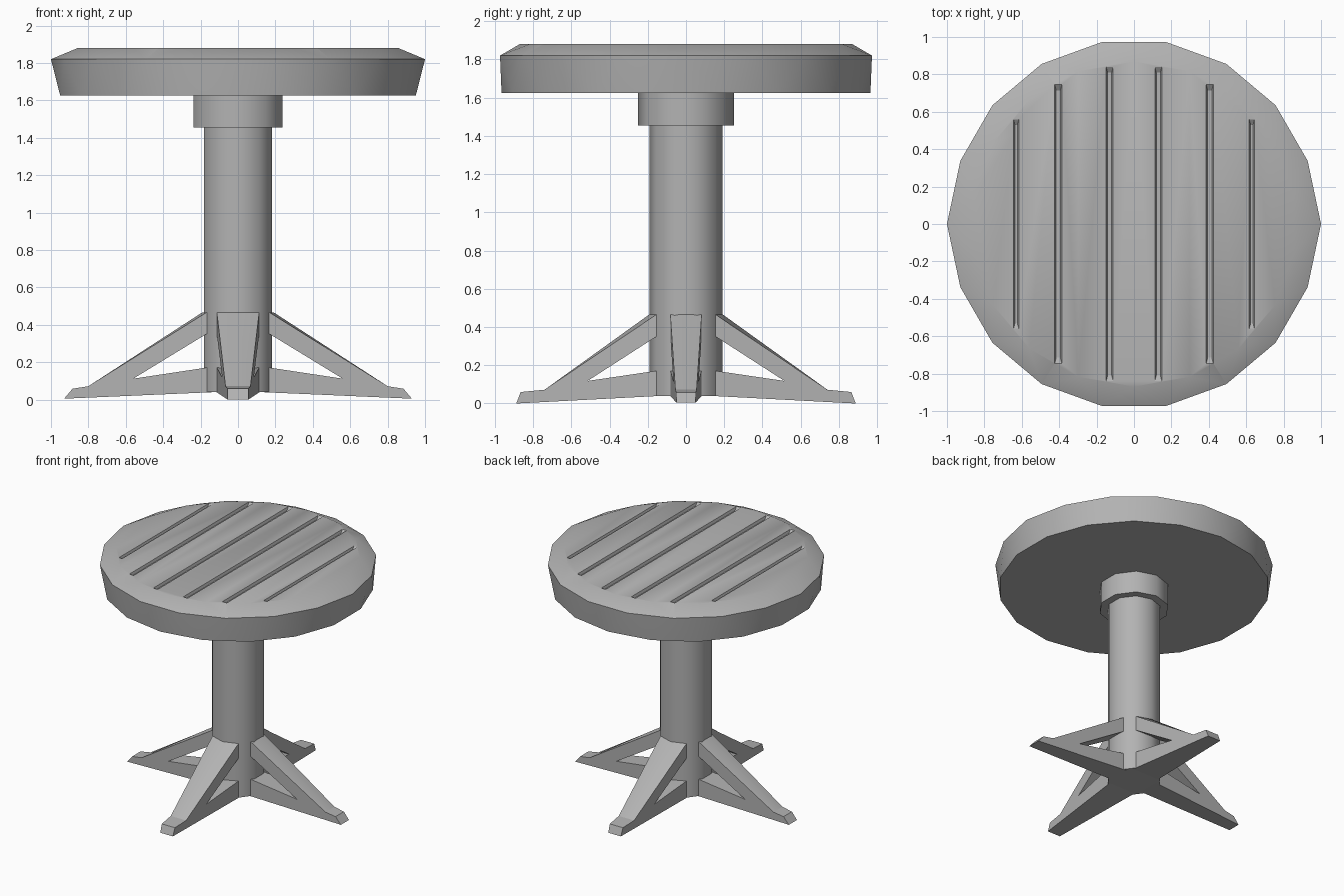
import bpy, bmesh
from math import cos, sin, pi, radians

if "Cube" in bpy.data.objects:
    bpy.data.objects.remove(bpy.data.objects["Cube"])

# One dark grey for every part
grey = bpy.data.materials.new("dark_grey")
grey.diffuse_color = (0.45, 0.45, 0.45, 1)
grey.use_nodes = True
grey.node_tree.nodes["Principled BSDF"].inputs["Base Color"].default_value = grey.diffuse_color


def make_object(name, bm, smooth=None):
    bmesh.ops.recalc_face_normals(bm, faces=bm.faces)
    mesh = bpy.data.meshes.new(name)
    bm.to_mesh(mesh)
    bm.free()
    mesh.materials.append(grey)
    ob = bpy.data.objects.new(name, mesh)
    bpy.context.collection.objects.link(ob)
    if smooth:
        shade(ob, smooth)
    return ob


def shade(ob, angle):
    bpy.ops.object.select_all(action='DESELECT')
    ob.select_set(True)
    bpy.context.view_layer.objects.active = ob
    bpy.ops.object.shade_smooth_by_angle(angle=radians(angle))


def ring(bm, n, r, z, turn):
    return [bm.verts.new((r * cos(2 * pi * i / n + turn), r * sin(2 * pi * i / n + turn), z))
            for i in range(n)]


def bridge(bm, a, b):
    for i in range(len(a)):
        j = (i + 1) % len(a)
        bm.faces.new((a[i], a[j], b[j], b[i]))


def post(name, r, z0, z1, n=10):
    bm = bmesh.new()
    a, b = ring(bm, n, r, z0, pi / 2), ring(bm, n, r, z1, pi / 2)
    bm.faces.new(a)
    bm.faces.new(b)
    bridge(bm, a, b)
    return make_object(name, bm, 40)


# Tabletop: rings alternate by half a step, so the sides are triangles
N = 18
half = pi / N
bm = bmesh.new()
low = ring(bm, N, 0.965, 1.625, half)
rim = ring(bm, N, 0.988, 1.82, 0)
rim[0].co.x, rim[N // 2].co.x = 1, -1
top = ring(bm, N, 0.87, 1.88, half)
bm.faces.new(low)
bm.faces.new(top)
for i in range(N):
    j = (i + 1) % N
    for r in (low, top):
        bm.faces.new((rim[i], rim[j], r[i]))
        bm.faces.new((r[i], rim[j], r[j]))
tabletop = make_object("tabletop", bm)

# Plank grooves cut into the tabletop with tapered bars, ramped at the ends
bm = bmesh.new()
for x, length, w in ((0.13, 0.84, 0.019), (0.405, 0.745, 0.019), (0.63, 0.56, 0.014)):
    for s in (-1, 1):
        rings = []
        for z, k in ((1.86, -1), (1.90, 1)):
            hw, hl = w + k * 0.008, length + k * 0.03
            rings.append([bm.verts.new((s * x + a * hw, b * hl, z))
                          for a, b in ((-1, -1), (1, -1), (1, 1), (-1, 1))])
        bm.faces.new(rings[0])
        bm.faces.new(rings[1])
        bridge(bm, *rings)
cutter = make_object("groove_cutter", bm)
cutter.hide_render = True
mod = tabletop.modifiers.new("grooves", 'BOOLEAN')
mod.operation = 'DIFFERENCE'
mod.solver = 'EXACT'
mod.object = cutter
bpy.context.view_layer.objects.active = tabletop
bpy.ops.object.modifier_apply(modifier=mod.name)
bpy.data.objects.remove(cutter)
shade(tabletop, 30)

# Collar and column
post("collar", 0.25, 1.455, 1.63)
post("column", 0.192, 0.04, 1.5)

# Legs: side profile with a triangular opening, narrowing towards the foot
LEG_X = [(0.13, 0.465), (0.17, 0.465), (0.80, 0.072), (0.885, 0.058), (0.93, 0.005),
         (0.13, 0.04), (0.13, 0.172), (0.17, 0.171), (0.56, 0.112), (0.17, 0.35), (0.13, 0.375)]
LEG_Y = [(0.13, 0.465), (0.155, 0.465), (0.74, 0.072), (0.865, 0.06), (0.888, 0.0),
         (0.13, 0.04), (0.13, 0.172), (0.155, 0.171), (0.515, 0.118), (0.155, 0.35), (0.13, 0.367)]


def leg(name, profile, turn, root_w, tip_w):
    bm = bmesh.new()
    r0, r1 = profile[1][0], profile[4][0]
    slices = []
    for s in (-1, 0, 1):
        vs = []
        for i, (r, z) in enumerate(profile):
            w = s * (root_w + (tip_w - root_w) * (r - r0) / (r1 - r0))
            if s == 0 and i == 1:
                r = 0.193  # top edge wraps around the column
            vs.append(bm.verts.new((r * cos(turn) - w * sin(turn), r * sin(turn) + w * cos(turn), z)))
        slices.append(vs)
    bm.faces.new(slices[0])
    bm.faces.new(slices[2])
    bridge(bm, slices[0], slices[1])
    bridge(bm, slices[1], slices[2])
    return make_object(name, bm, 20)


leg("right_leg", LEG_X, 0, 0.082, 0.05)
leg("back_leg", LEG_Y, pi / 2, 0.113, 0.055)
leg("left_leg", LEG_X, pi, 0.082, 0.05)
leg("front_leg", LEG_Y, 3 * pi / 2, 0.113, 0.055)
